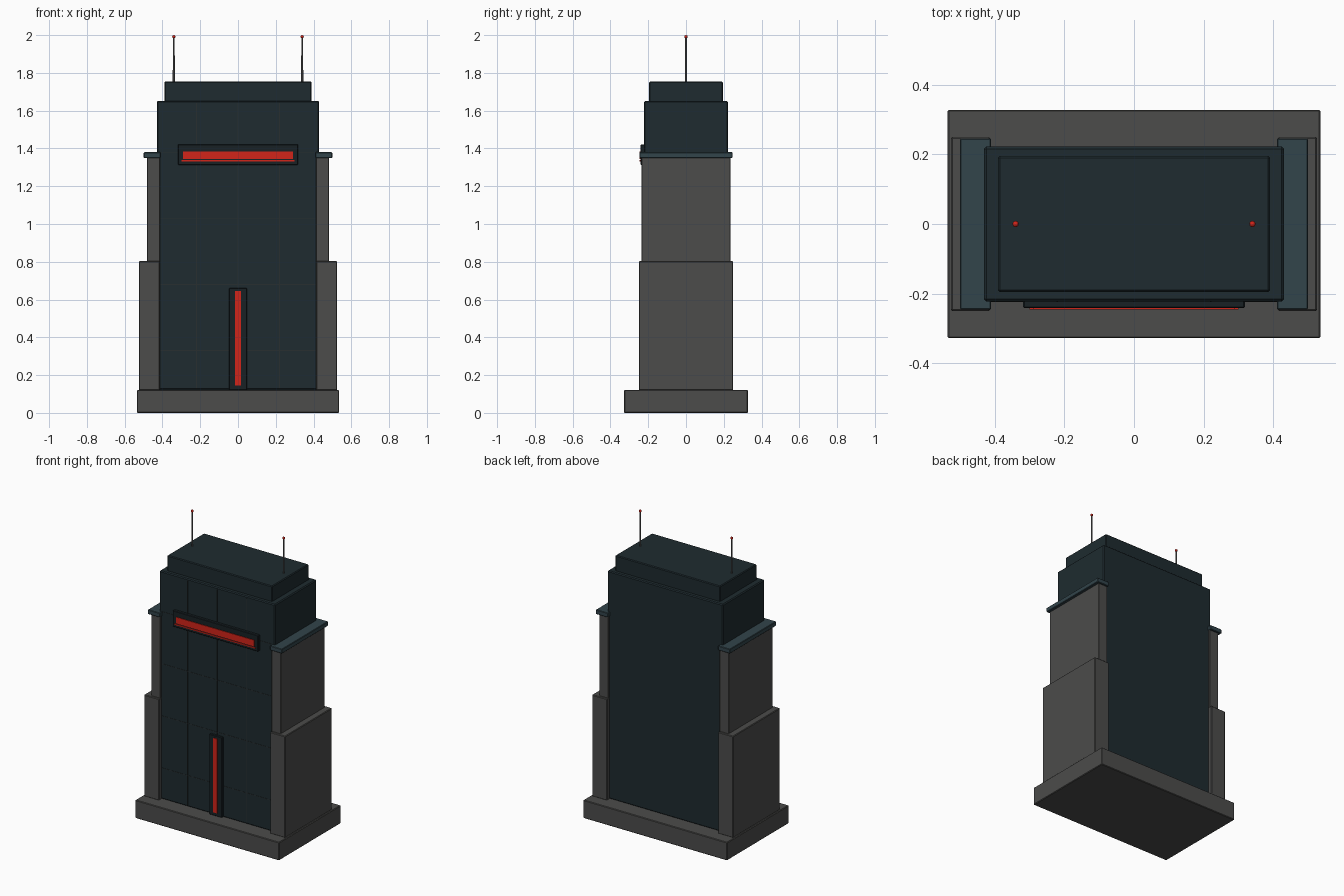
import bpy, bmesh
from mathutils import Matrix

if "Cube" in bpy.data.objects:
    bpy.data.objects.remove(bpy.data.objects["Cube"])


def material(name, rgb):
    m = bpy.data.materials.new(name)
    m.diffuse_color = (*rgb, 1)
    m.use_nodes = True
    m.node_tree.nodes["Principled BSDF"].inputs["Base Color"].default_value = m.diffuse_color
    return m


DARK = material("dark_steel", (0.013, 0.024, 0.029))
FRAME = material("frame_black", (0.009, 0.015, 0.018))
CAP = material("cap_steel", (0.032, 0.058, 0.07))
STONE = material("concrete", (0.072, 0.072, 0.07))
RED = material("red_light", (0.65, 0.018, 0.01))
SEAM = material("seam_line", (0.022, 0.028, 0.03))
METAL = material("antenna_metal", (0.12, 0.12, 0.12))


def finish(name, bm, mat, bevel=0):
    me = bpy.data.meshes.new(name)
    bm.to_mesh(me)
    bm.free()
    me.materials.append(mat)
    ob = bpy.data.objects.new(name, me)
    bpy.context.collection.objects.link(ob)
    if bevel:
        mod = ob.modifiers.new("edge_bevel", 'BEVEL')
        mod.width = bevel
        mod.segments = 1
    return ob


def box(name, x, y, z, mat, bevel=0):
    """Box from (min, max) ranges on each axis."""
    bm = bmesh.new()
    bmesh.ops.create_cube(bm, size=1)
    for v in bm.verts:
        v.co = [r[0] if c < 0 else r[1] for c, r in zip(v.co, (x, y, z))]
    return finish(name, bm, mat, bevel)


def sym(a):
    return (-a, a)


# Plinth, main tower and roof block
box("base_plinth", sym(0.535), sym(0.328), (0, 0.122), STONE, 0.004)
box("tower_body", sym(0.43), sym(0.222), (0.122, 1.652), DARK, 0.006)
box("roof_block", sym(0.39), sym(0.195), (1.645, 1.755), DARK, 0.005)

# Stepped side buttresses, caps and antennas
for side, s in (("left", -1), ("right", 1)):
    def span(a, b):
        return tuple(sorted((s * a, s * b)))
    box(f"lower_buttress_{side}", span(0.413, 0.525), sym(0.25), (0.12, 0.803), STONE, 0.004)
    box(f"upper_buttress_{side}", span(0.413, 0.482), sym(0.235), (0.80, 1.352), STONE, 0.003)
    box(f"buttress_cap_{side}", span(0.41, 0.499), sym(0.246), (1.35, 1.38), CAP, 0.003)

    bm = bmesh.new()
    bmesh.ops.create_cone(bm, cap_ends=True, segments=10, radius1=0.006, radius2=0.005,
                          depth=0.25, matrix=Matrix.Translation((s * 0.34, 0, 1.87)))
    finish(f"antenna_{side}", bm, METAL)
    bm = bmesh.new()
    bmesh.ops.create_uvsphere(bm, u_segments=10, v_segments=6, radius=0.009,
                              matrix=Matrix.Translation((s * 0.34, 0, 1.991)))
    finish(f"antenna_light_{side}", bm, RED)

# Thin panel seams on the front face
for i, x in enumerate((-0.22, 0, 0.22)):
    box(f"vertical_seam_{i}", (x - 0.002, x + 0.002), (-0.2235, -0.215), (0.13, 1.64), SEAM)
for i, z in enumerate((0.33, 0.68, 1.03, 1.38)):
    box(f"horizontal_seam_{i}", sym(0.41), (-0.2235, -0.215), (z - 0.002, z + 0.002), SEAM)

# Upper window slit with its glowing bar and thin lower strip
box("window_frame", sym(0.318), (-0.241, -0.215), (1.313, 1.421), FRAME, 0.003)
box("window_light", sym(0.29), (-0.245, -0.23), (1.343, 1.385), RED)
box("window_lower_strip", sym(0.30), (-0.246, -0.23), (1.331, 1.338), RED)

# Tall entrance slit
box("door_frame", sym(0.047), (-0.238, -0.215), (0.122, 0.662), FRAME, 0.003)
box("door_light", sym(0.015), (-0.243, -0.23), (0.145, 0.645), RED)
